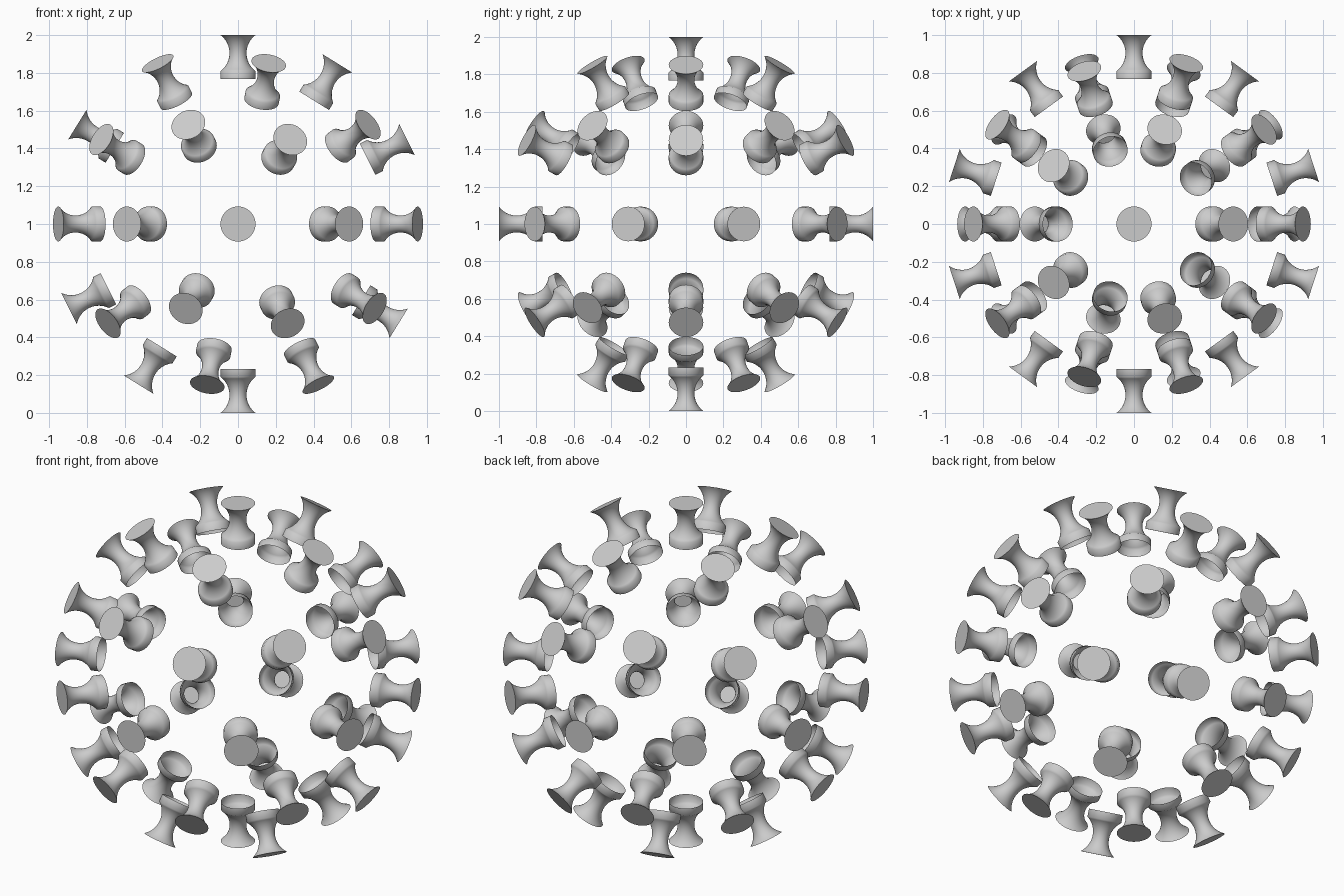
import bpy, bmesh, math
from mathutils import Vector, Matrix

if "Cube" in bpy.data.objects:
    bpy.data.objects.remove(bpy.data.objects["Cube"])

SEG = 40
R_RIM, R_NECK = 0.0925, 0.045
L_FLARE, L_TOTAL = 0.19, 0.233

# Knob profile (radius, height): flat outer cap, concave waist, short open collar
half = L_FLARE / 2
sag = R_RIM - R_NECK
arc_r = (half ** 2 + sag ** 2) / (2 * sag)
ang = math.asin(half / arc_r)
profile = []
for i in range(17):
    a = ang * (1 - i / 8)
    profile.append((R_NECK + arc_r * (1 - math.cos(a)), arc_r * math.sin(a) - half))
profile.append((R_RIM, -L_TOTAL))

# Lathe the profile into one shared knob mesh, hollow at the inner end
bm = bmesh.new()
rings = []
for r, z in profile:
    rings.append([bm.verts.new((r * math.cos(2 * math.pi * k / SEG),
                                r * math.sin(2 * math.pi * k / SEG), z)) for k in range(SEG)])
for upper, lower in zip(rings, rings[1:]):
    for k in range(SEG):
        n = (k + 1) % SEG
        bm.faces.new((upper[k], lower[k], lower[n], upper[n])).smooth = True
bm.faces.new(rings[0])
for e in bm.edges:
    if len(e.link_faces) == 2 and e.calc_face_angle() > math.radians(30):
        e.smooth = False
knob_mesh = bpy.data.meshes.new("knob")
bm.to_mesh(knob_mesh)
bm.free()

# Directions: the 42 points of a once-divided icosahedron
guide = bmesh.new()
bmesh.ops.create_icosphere(guide, subdivisions=2, radius=1.0)
directions = [v.co.normalized() for v in guide.verts]
guide.free()

# One knob per direction, caps facing outward on a unit sphere
centre = Vector((0, 0, 1))
for i, d in enumerate(directions):
    knob = bpy.data.objects.new(f"knob_{i + 1:02d}", knob_mesh)
    bpy.context.collection.objects.link(knob)
    turn = d.to_track_quat('Z', 'Y').to_matrix().to_4x4()
    knob.matrix_world = Matrix.Translation(centre + d) @ turn
